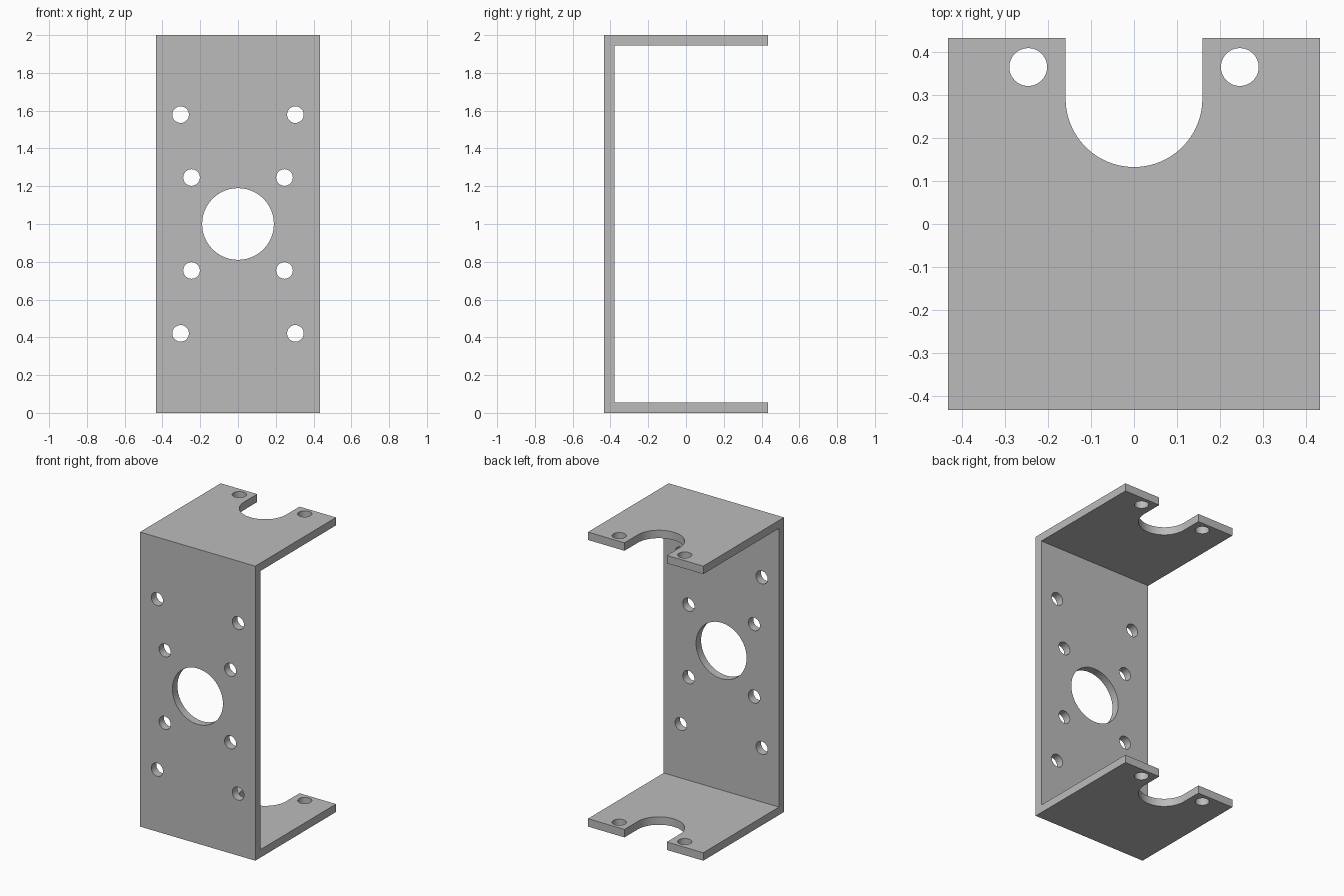
import bpy, bmesh
from math import pi, cos, sin, radians
from mathutils import Vector

cube = bpy.data.objects.get("Cube")
if cube:
    bpy.data.objects.remove(cube, do_unlink=True)

HALF = 0.433      # half width and half depth
HEIGHT = 2.0
WALL = 0.054      # sheet thickness
SMALL_R = 0.044   # screw hole radius

grey = bpy.data.materials.new("plain grey")
grey.use_nodes = True
colour = (0.5, 0.5, 0.5, 1)
grey.diffuse_color = colour
grey.node_tree.nodes["Principled BSDF"].inputs["Base Color"].default_value = colour


def prism(bm, points, offset):
    """Extrude a closed outline along the offset vector."""
    face = bm.faces.new([bm.verts.new(p) for p in points])
    ext = bmesh.ops.extrude_face_region(bm, geom=[face])
    verts = [v for v in ext["geom"] if isinstance(v, bmesh.types.BMVert)]
    bmesh.ops.translate(bm, verts=verts, vec=Vector(offset))


def arc(cx, cy, r, start, end, steps):
    return [(cx + r * cos(start + (end - start) * i / steps),
             cy + r * sin(start + (end - start) * i / steps)) for i in range(steps + 1)]


def circle(cx, cy, r, steps=48):
    return arc(cx, cy, r, 0, 2 * pi, steps)[:-1]


def make_object(name, bm):
    bmesh.ops.recalc_face_normals(bm, faces=bm.faces)
    mesh = bpy.data.meshes.new(name)
    bm.to_mesh(mesh)
    bm.free()
    obj = bpy.data.objects.new(name, mesh)
    bpy.context.collection.objects.link(obj)
    return obj


# Bent sheet: C-shaped side profile extruded across the width
inner = -HALF + WALL
profile = [(-HALF, 0), (HALF, 0), (HALF, WALL), (inner, WALL),
           (inner, HEIGHT - WALL), (HALF, HEIGHT - WALL), (HALF, HEIGHT), (-HALF, HEIGHT)]
bm = bmesh.new()
prism(bm, [(-HALF, y, z) for y, z in profile], (2 * HALF, 0, 0))
bracket = make_object("mounting_bracket", bm)
bracket.data.materials.append(grey)

cut = bmesh.new()

# Front plate: central bore and two mirrored sets of screw holes
holes = [(0, 1, 0.19)]
for x, dz in ((0.246, 0.246), (0.304, 0.579)):
    holes += [(sx * x, 1 + sz * dz, SMALL_R) for sx in (-1, 1) for sz in (-1, 1)]
for x, z, r in holes:
    prism(cut, [(a, -0.6, b) for a, b in circle(x, z, r)], (0, 0.35, 0))

# Both flanges: U-shaped notch and screw holes
notch = arc(0, 0.2915, 0.159, pi, 2 * pi, 48) + [(0.159, 0.6), (-0.159, 0.6)]
for outline in (notch, circle(-0.246, 0.365, SMALL_R), circle(0.246, 0.365, SMALL_R)):
    prism(cut, [(a, b, -0.1) for a, b in outline], (0, 0, HEIGHT + 0.2))

cutter = make_object("hole_cutter", cut)
cutter.hide_render = True

# Cut the openings, then drop the cutter
mod = bracket.modifiers.new("openings", "BOOLEAN")
mod.operation = "DIFFERENCE"
mod.solver = "EXACT"
mod.object = cutter
bpy.ops.object.select_all(action="DESELECT")
bracket.select_set(True)
bpy.context.view_layer.objects.active = bracket
bpy.ops.object.modifier_apply(modifier=mod.name)
bpy.data.objects.remove(cutter, do_unlink=True)
bpy.ops.object.shade_smooth_by_angle(angle=radians(30))
